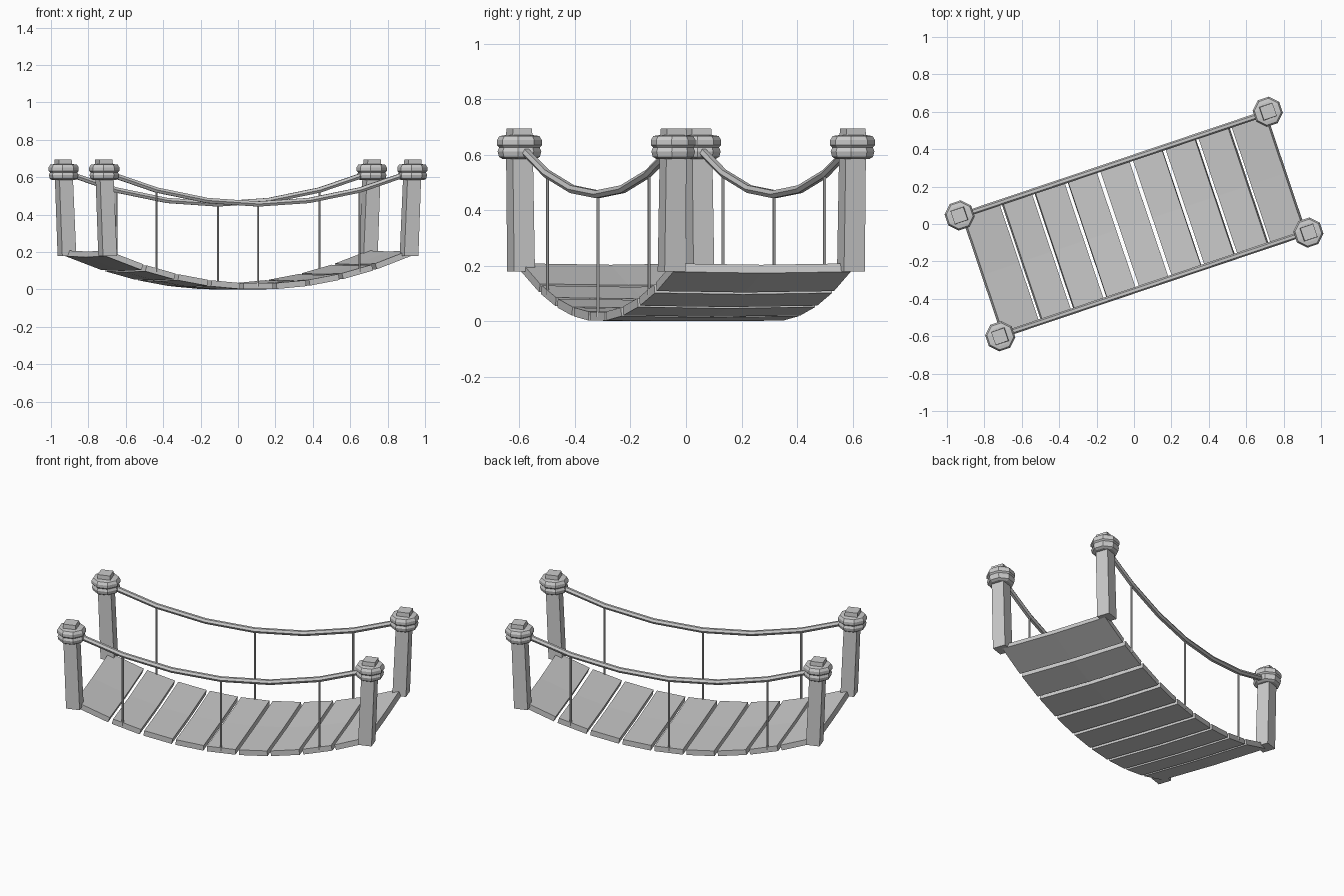
import bpy, bmesh, math
from mathutils import Vector, Matrix

if "Cube" in bpy.data.objects:
    bpy.data.objects.remove(bpy.data.objects["Cube"])

TURN = Matrix.Rotation(math.radians(18.6), 4, 'Z')   # whole bridge is turned
L, W = 0.86, 0.337                                   # half length, half width


def deck_z(u):
    return 0.178 * (u / L) ** 2


def rope_z(u):
    return 0.457 + 0.168 * (u / L) ** 2


def finish(name, bm):
    bmesh.ops.recalc_face_normals(bm, faces=bm.faces)
    bm.transform(TURN)
    me = bpy.data.meshes.new(name)
    bm.to_mesh(me)
    bm.free()
    ob = bpy.data.objects.new(name, me)
    bpy.context.collection.objects.link(ob)
    return ob


def skin(name, rings):
    """Bridge a list of equal rings and cap both ends."""
    bm = bmesh.new()
    vs = [[bm.verts.new(p) for p in r] for r in rings]
    n = len(vs[0])
    for a, b in zip(vs, vs[1:]):
        for i in range(n):
            j = (i + 1) % n
            bm.faces.new((a[i], a[j], b[j], b[i]))
    bm.faces.new(vs[0][::-1])
    bm.faces.new(vs[-1])
    return finish(name, bm)


def ring(cx, cy, z, r, n, offset=0.5):
    return [Vector((cx + r * math.cos(2 * math.pi * (i + offset) / n),
                    cy + r * math.sin(2 * math.pi * (i + offset) / n), z))
            for i in range(n)]


# deck planks, each tilted to follow the sagging curve
edges = [-L, -0.647, -0.463, -0.276, -0.092, 0.095, 0.282, 0.47, 0.66, L]
GAP, THICK = 0.011, 0.032
for k in range(9):
    u0 = edges[k] + (GAP if k > 0 else 0)
    u1 = edges[k + 1] - (GAP if k < 8 else 0)
    z0, z1 = deck_z(u0), deck_z(u1)
    nrm = Vector((z0 - z1, 0, u1 - u0)).normalized() * THICK
    rings = []
    for v, dip in ((-W, 0), (0, 0.005), (W, 0)):
        a = Vector((u0, v, max(z0 - dip, 0)))
        b = Vector((u1, v, max(z1 - dip, 0)))
        rings.append([a, b, b + nrm, a + nrm])
    skin(f"plank_{k + 1}", rings)

# four corner posts leaning slightly outward, with wrapped rope collars
for su in (-1, 1):
    for sv in (-1, 1):
        tag = ("left" if su < 0 else "right") + ("_front" if sv < 0 else "_back")
        v = sv * (W + 0.004)
        h = 0.076 / math.sqrt(2)
        skin("post_" + tag, [ring(su * 0.850, v, 0.178, h * 1.04, 4),
                             ring(su * 0.870, v, 0.66, h * 1.0, 4),
                             ring(su * 0.872, v, 0.695, h * 0.95, 4)])
        profile = [(0.060, 0.584), (0.074, 0.592), (0.079, 0.612), (0.073, 0.626),
                   (0.081, 0.634), (0.081, 0.652), (0.072, 0.667), (0.052, 0.670)]
        skin("collar_" + tag, [ring(su * 0.869, v, z, r, 8) for r, z in profile])

# handrail ropes and their hangers on both sides
for sv, side in ((-1, "front"), (1, "back")):
    rings = []
    for i in range(7):
        u = -L + 2 * L * i / 6
        slope = 2 * 0.168 * u / L ** 2
        n = Vector((-slope, 0, 1)).normalized()
        c = Vector((u, sv * W, rope_z(u)))
        rings.append([c + 0.016 * (math.cos(t) * n + math.sin(t) * Vector((0, 1, 0)))
                      for t in (2 * math.pi * (j + 0.5) / 6 for j in range(6))])
    skin("hand_rope_" + side, rings)
    for i, u in enumerate((-0.573, 0, 0.573)):
        skin(f"hanger_{side}_{i + 1}",
             [ring(u, sv * (W - 0.003), z, 0.006, 6)
              for z in (deck_z(u) + 0.015, rope_z(u))])
